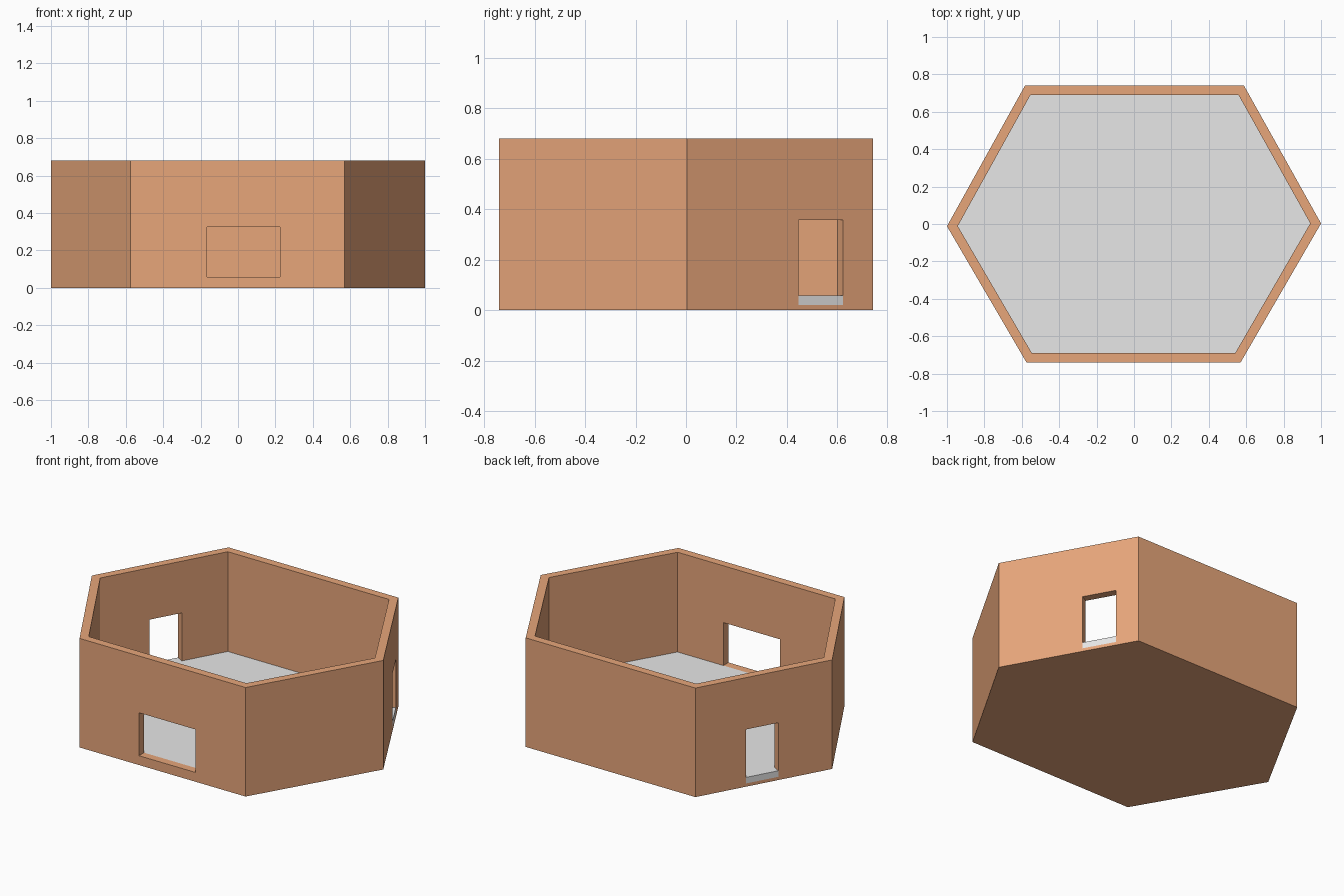
import bpy
import bmesh
from mathutils import Vector

old = bpy.data.objects.get("Cube")
if old:
    bpy.data.objects.remove(old, do_unlink=True)


def material(name, rgb):
    mat = bpy.data.materials.new(name)
    mat.use_nodes = True
    mat.diffuse_color = (*rgb, 1)
    mat.node_tree.nodes["Principled BSDF"].inputs["Base Color"].default_value = (*rgb, 1)
    return mat


clay = material("clay brown", (0.8, 0.38, 0.195))
stone = material("light grey", (0.8, 0.8, 0.8))

HEIGHT, THICK, BASE, FLOOR = 0.68, 0.05, 0.02, 0.058

# Ground plan, counter-clockwise from the +x corner
plan = [Vector(p) for p in ((1, 0.003), (0.588, 0.74), (-0.583, 0.74),
                            (-1, -0.012), (-0.575, -0.74), (0.57, -0.74))]


def inward(i):
    """Unit normal of plan edge i, pointing into the room."""
    d = (plan[(i + 1) % len(plan)] - plan[i]).normalized()
    return Vector((-d.y, d.x))


def inset_plan(dist):
    """Plan moved inward by an even wall thickness."""
    points = []
    for i, p in enumerate(plan):
        a, b = inward(i - 1), inward(i)
        points.append(p + (a + b) * dist / (1 + a.dot(b)))
    return points


def wall_strip(i, start, end, near, far):
    """Rectangle across wall i between two fractions of its length."""
    a, b, n = plan[i], plan[(i + 1) % len(plan)], inward(i)
    p, q = a.lerp(b, start), a.lerp(b, end)
    return [p + n * near, q + n * near, q + n * far, p + n * far]


def prism(name, outline, z0, z1, mat):
    bm = bmesh.new()
    bottom = bm.faces.new([bm.verts.new((p.x, p.y, z0)) for p in outline])
    top = bmesh.ops.extrude_face_region(bm, geom=[bottom])["geom"]
    bmesh.ops.translate(bm, vec=(0, 0, z1 - z0),
                        verts=[v for v in top if isinstance(v, bmesh.types.BMVert)])
    bmesh.ops.recalc_face_normals(bm, faces=bm.faces)
    mesh = bpy.data.meshes.new(name)
    bm.to_mesh(mesh)
    bm.free()
    mesh.materials.append(mat)
    obj = bpy.data.objects.new(name, mesh)
    bpy.context.collection.objects.link(obj)
    return obj


def cut(target, cutter):
    cutter.hide_render = True
    mod = target.modifiers.new("cut", "BOOLEAN")
    mod.operation, mod.solver, mod.object = "DIFFERENCE", "EXACT", cutter
    bpy.context.view_layer.objects.active = target
    bpy.ops.object.modifier_apply(modifier=mod.name)
    bpy.data.objects.remove(cutter, do_unlink=True)


# Walls with a thin base, hollowed out
walls = prism("walls", plan, 0, HEIGHT, clay)
room = inset_plan(THICK)
cut(walls, prism("room_cutter", room, BASE / 2, 1, clay))

# Floor slab
prism("floor", room, BASE / 2, FLOOR, stone)

# Openings: wall index, start and end along the wall, bottom and top
openings = {
    "right_door": (0, 0.60, 0.84, BASE, 0.357),
    "left_door": (2, 0.37, 0.606, BASE, 0.357),
    "front_window": (4, 0.358, 0.699, FLOOR, 0.326),
}
for name, (i, start, end, z0, z1) in openings.items():
    cut(walls, prism(name + "_cutter", wall_strip(i, start, end, -0.05, 0.1), z0, z1, clay))
    # Stone threshold filling the foot of each doorway
    if z0 < FLOOR:
        prism(name + "_threshold", wall_strip(i, start, end, 0, THICK), z0, FLOOR, stone)
